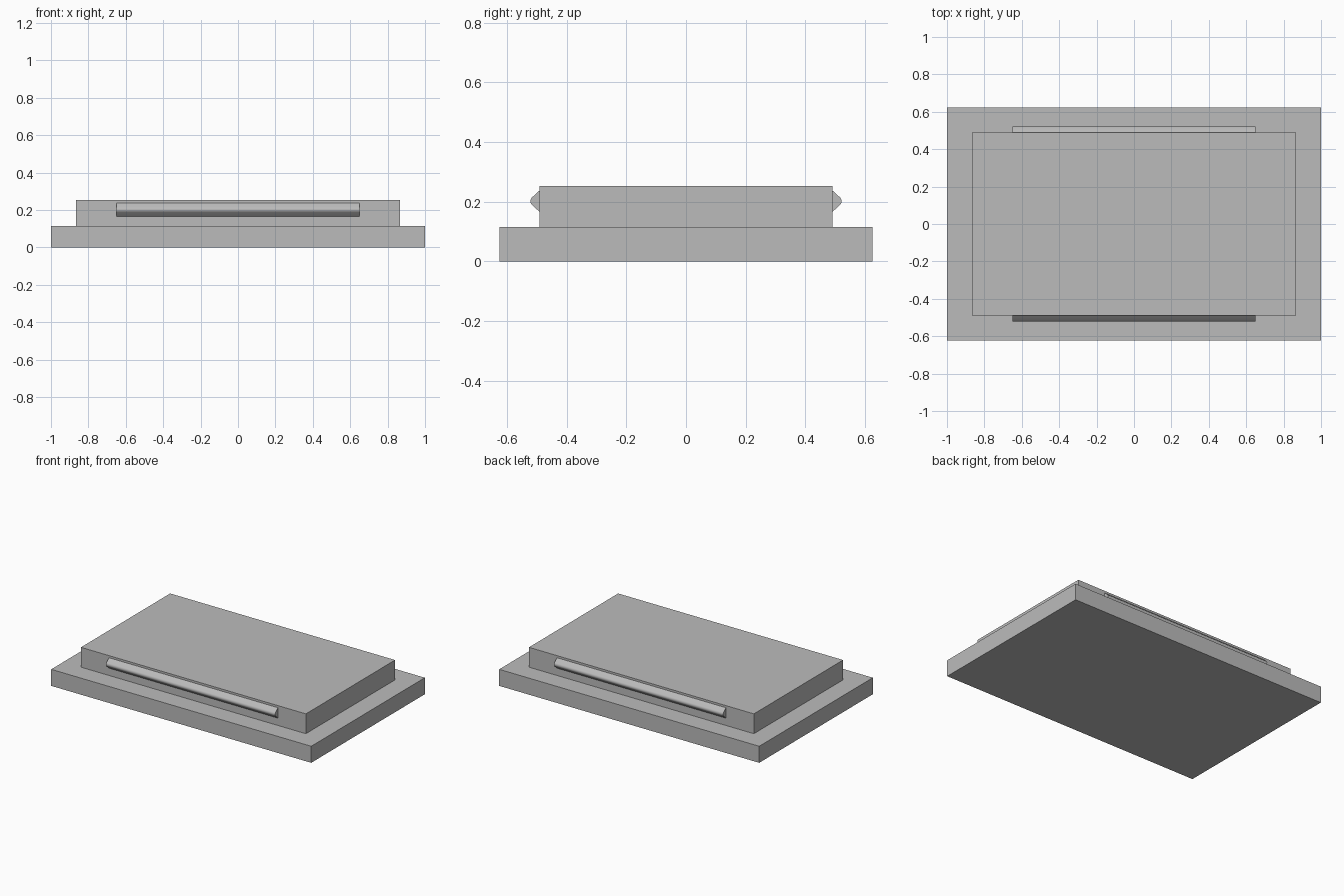
import bpy
import bmesh
import math

cube = bpy.data.objects.get("Cube")
if cube:
    bpy.data.objects.remove(cube, do_unlink=True)

# One plain grey for every part
grey = bpy.data.materials.new("plain_grey")
grey.use_nodes = True
colour = (0.5, 0.5, 0.5, 1)
grey.diffuse_color = colour
grey.node_tree.nodes["Principled BSDF"].inputs["Base Color"].default_value = colour


def extrude_profile(name, profile, half_width):
    """Sweep a closed (y, z) profile along x, centred on x = 0."""
    bm = bmesh.new()
    face = bm.faces.new([bm.verts.new((-half_width, y, z)) for y, z in profile])
    swept = bmesh.ops.extrude_face_region(bm, geom=[face])["geom"]
    verts = [v for v in swept if isinstance(v, bmesh.types.BMVert)]
    bmesh.ops.translate(bm, verts=verts, vec=(2 * half_width, 0, 0))
    bmesh.ops.recalc_face_normals(bm, faces=bm.faces)
    mesh = bpy.data.meshes.new(name)
    bm.to_mesh(mesh)
    bm.free()
    mesh.materials.append(grey)
    obj = bpy.data.objects.new(name, mesh)
    bpy.context.collection.objects.link(obj)
    return obj


def slab(name, half_width, half_depth, bottom, top):
    d = half_depth
    return extrude_profile(name, [(-d, bottom), (d, bottom), (d, top), (-d, top)], half_width)


# Stepped body
slab("base_plate", 1.0, 0.624, 0, 0.115)
slab("upper_block", 0.865, 0.49, 0.115, 0.253)

# Grip ridges: sloping sides meeting in a rounded nose
centre_z, nose_y, radius = 0.202, 0.503, 0.018
angles = [math.radians(a) for a in range(-45, 46, 15)]
nose = [(nose_y + radius * math.cos(a), centre_z + radius * math.sin(a)) for a in angles]
ridge = [(0.488, centre_z - 0.038)] + nose + [(0.488, centre_z + 0.038)]
for name, side in (("front_grip", -1), ("back_grip", 1)):
    grip = extrude_profile(name, [(side * y, z) for y, z in ridge], 0.65)
    bpy.ops.object.select_all(action="DESELECT")
    grip.select_set(True)
    bpy.context.view_layer.objects.active = grip
    bpy.ops.object.shade_smooth_by_angle(angle=math.radians(40))
